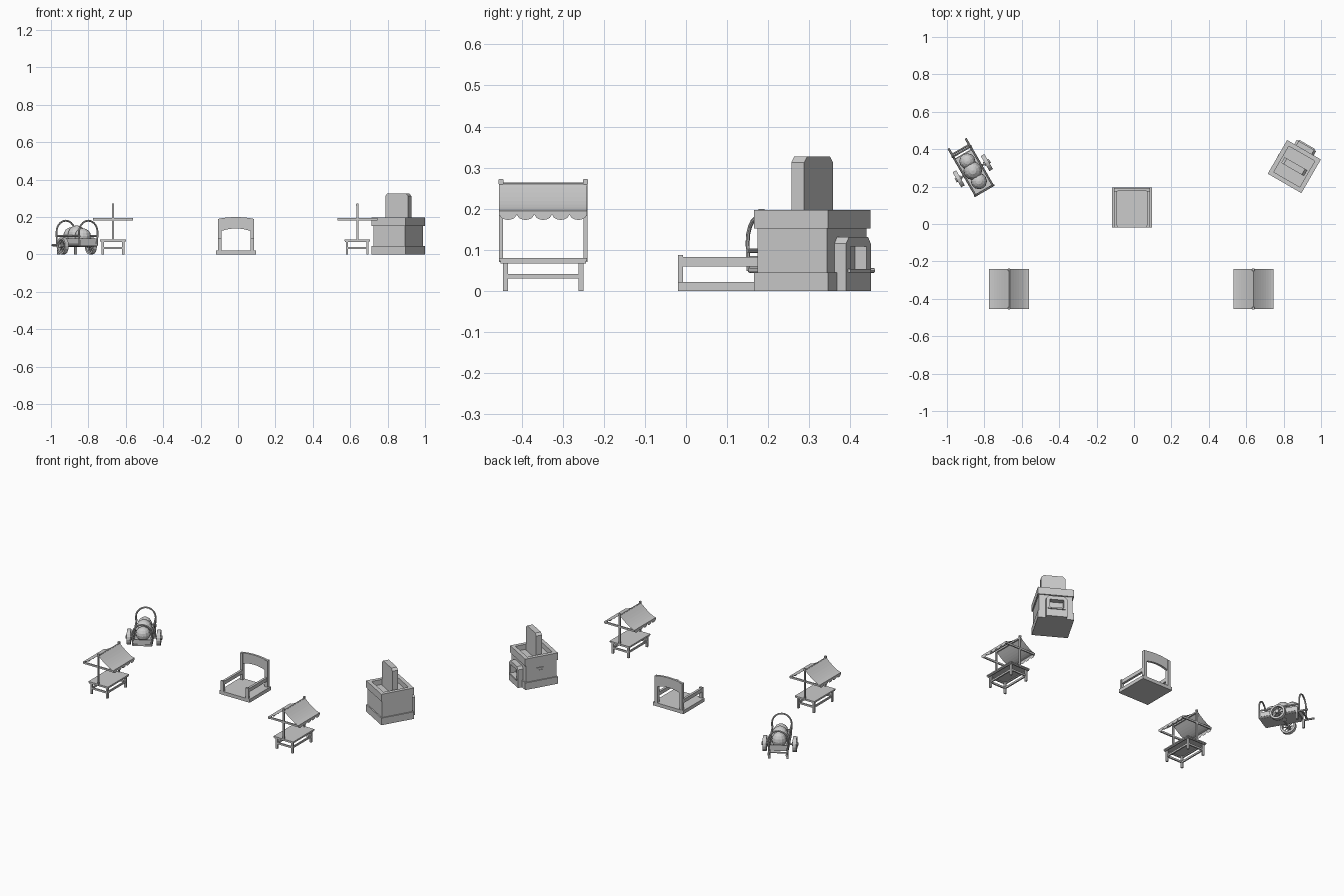
import bpy, bmesh, math
from mathutils import Matrix, Vector

if "Cube" in bpy.data.objects:
    bpy.data.objects.remove(bpy.data.objects["Cube"])

M = Matrix()  # placement of the prop being built


def finish(name, bm):
    bmesh.ops.recalc_face_normals(bm, faces=bm.faces)
    me = bpy.data.meshes.new(name)
    bm.to_mesh(me)
    bm.free()
    ob = bpy.data.objects.new(name, me)
    bpy.context.collection.objects.link(ob)
    ob.matrix_world = M
    return ob


def box(name, x0, x1, y0, y1, z0, z1):
    bm = bmesh.new()
    c = Vector(((x0 + x1) / 2, (y0 + y1) / 2, (z0 + z1) / 2))
    s = Matrix.Diagonal((x1 - x0, y1 - y0, z1 - z0, 1))
    bmesh.ops.create_cube(bm, size=1, matrix=Matrix.Translation(c) @ s)
    return finish(name, bm)


def prism(name, profile, y0, y1):
    """Extrude an x-z profile along y."""
    bm = bmesh.new()
    f = bm.faces.new([bm.verts.new((x, y0, z)) for x, z in profile])
    r = bmesh.ops.extrude_face_region(bm, geom=[f])
    bmesh.ops.translate(bm, vec=(0, y1 - y0, 0),
                        verts=[v for v in r["geom"] if isinstance(v, bmesh.types.BMVert)])
    return finish(name, bm)


def rod(name, pts, r, sides=8):
    """Round bar through points, one cylinder per segment."""
    bm = bmesh.new()
    for a, b in zip(pts, pts[1:]):
        a, b = Vector(a), Vector(b)
        q = (b - a).to_track_quat('Z', 'Y').to_matrix().to_4x4()
        bmesh.ops.create_cone(bm, cap_ends=True, segments=sides, radius1=r, radius2=r,
                              depth=(b - a).length + r * 0.4,
                              matrix=Matrix.Translation((a + b) / 2) @ q)
    return finish(name, bm)


def place(x, y, deg=0):
    global M
    M = Matrix.Translation((x, y, 0)) @ Matrix.Rotation(math.radians(deg), 4, 'Z')


def frame(name, hx, hy, w, z0, z1):
    """Four bars around a rectangle."""
    for s in (-1, 1):
        xs = sorted((s * hx, s * (hx - w)))
        ys = sorted((s * hy, s * (hy - w)))
        box(name + "_side", xs[0], xs[1], -hy, hy, z0, z1)
        box(name + "_end", -hx + w, hx - w, ys[0], ys[1], z0, z1)


def stall():
    H = 0.107
    # table
    box("table_top", -.069, .069, -H, H, .073, .08)
    frame("table_apron", .066, .104, .008, .067, .073)
    for sx in (-1, 1):
        box("long_stretcher", sx * .054 - .004, sx * .054 + .004, -.09, .09, .03, .041)
        for sy in (-1, 1):
            x, y = sx * .055, sy * .092
            box("table_leg", x - .006, x + .006, y - .006, y + .006, 0, .073)
    for s in (-1, 1):
        y = s * .103
        box("end_stretcher", -.05, .05, s * .092 - .004, s * .092 + .004, .03, .041)
        box("canopy_post", -.005, .005, y - .005, y + .005, .07, .272)
        box("post_cap", -.006, .006, y - .006, y + .006, .26, .271)
        box("cross_bar", -H, H, y - .004, y + .004, .183, .194)
        # scalloped valance
        bm = bmesh.new()
        n = 40
        row = []
        for i in range(n + 1):
            yy = -H + 2 * H * i / n
            z = .186 - .013 * math.sqrt(abs(math.sin(5 * math.pi * i / n)))
            row.append((bm.verts.new((s * H, yy, .195)), bm.verts.new((s * H, yy, z))))
        for a, b in zip(row, row[1:]):
            bm.faces.new((a[0], b[0], b[1], a[1]))
        finish("valance", bm)
    box("ridge_pole", -.004, .004, -H, H, .252, .261)
    # sagging cloth sheet
    bm = bmesh.new()
    rows = []
    for i in range(-8, 9):
        t = abs(i) / 8
        z = .195 + .069 * (1 - t) ** 1.5
        rows.append([bm.verts.new((H * i / 8, y, z)) for y in (-H, H)])
    for a, b in zip(rows, rows[1:]):
        bm.faces.new((a[0], b[0], b[1], a[1]))
    finish("canopy", bm)


for sx in (-.668, .638):
    place(sx, -.3475)
    stall()

# open platform with side rails and arched back
place(-.011, .0875)
box("platform", -.107, .107, -.107, .107, 0, .022)
for s in (-1, 1):
    a = sorted((s * .097, s * .077))
    b = sorted((s * .095, s * .08))
    box("front_post", *a, -.107, -.095, .022, .088)
    box("side_rail", *b, -.096, .09, .06, .083)
    box("back_post", *a, .086, .106, .022, .19)
arc = [i / 5 for i in range(-5, 6)]
prism("arched_back", [(.097 * t, .2 - .01 * t * t) for t in arc]
      + [(.085 * t, .139 - .016 * t * t) for t in reversed(arc)], .089, .103)

# stone oven
place(.857, .307, -30)
box("oven_base", -.104, .104, -.104, .104, 0, .045)
box("oven_body", -.097, .097, -.097, .097, .045, .165)
frame("oven_rim", .104, .104, .024, .152, .197)
L, c = .07, .014
prism("chimney_slab", [(-L, .165), (L, .165), (L, .327 - c), (L - c, .327), (-L + c, .327), (-L, .327 - c)],
      -.018, .018)
prism("hearth_surround", [(-.06, .04), (-.06, .115), (-.047, .131), (.047, .131), (.06, .115), (.06, .04),
                          (.04, .04), (.04, .108), (-.04, .108), (-.04, .04)], .09, .13)
box("hearth_base", -.06, .06, .1, .13, 0, .045)
box("hearth_shelf", -.05, .05, .096, .137, .045, .054)
box("vent_plate", -.102, -.096, -.02, .03, .085, .125)
box("vent_latch", -.105, -.101, -.006, .016, .098, .112)

# hand cart
place(-.862, .285, 30)
box("cart_bed", -.05, .05, -.125, .1, .046, .056)
for s in (-1, 1):
    x = s * .053
    rod("shaft_handle", [(x, -.12, .05), (x, .167, .05)], .006)
    rod("side_rail", [(x, -.126, .098), (x, .12, .098)], .005)
    box("side_board", x - .003, x + .003, -.12, .1, .056, .085)
    box("end_board", -.05, .05, s * .11 - .012, s * .11 - .006, .056, .085)
    box("prop_leg", x - .006, x + .006, .098, .11, 0, .05)
    # wheel: rim, spokes and hub
    bm = bmesh.new()
    n = 16
    rings = []
    for i in range(n):
        a = 2 * math.pi * i / n
        rings.append([bm.verts.new((s * .087 + dx, r * math.cos(a), .046 + r * math.sin(a)))
                      for dx, r in ((-.011, .034), (.011, .034), (.011, .046), (-.011, .046))])
    for i in range(n):
        a, b = rings[i], rings[(i + 1) % n]
        for k in range(4):
            bm.faces.new((a[k], a[(k + 1) % 4], b[(k + 1) % 4], b[k]))
    finish("wheel_rim", bm)
    for i in range(4):
        a = math.pi * i / 4
        d = Vector((0, math.cos(a), math.sin(a))) * .036
        o = Vector((s * .087, 0, .046))
        rod("wheel_spoke", [o - d, o + d], .0035, 6)
    rod("wheel_hub", [(s * .072, 0, .046), (s * .103, 0, .046)], .012, 10)
rod("axle", [(-.09, 0, .046), (.09, 0, .046)], .005)
rod("handle_bar", [(-.053, .13, .05), (.053, .13, .05)], .005)
# hoops at both ends
for y in (-.123, .118):
    pts = [(-.053, y, .05), (-.056, y, .09)]
    pts += [(-.057 * math.cos(math.pi * i / 10), y, .12 + .061 * math.sin(math.pi * i / 10)) for i in range(11)]
    pts += [(.056, y, .09), (.053, y, .05)]
    rod("cover_hoop", pts, .005)
# rounded sacks
for y, r, h in ((-.065, .043, .042), (0, .05, .058), (.058, .043, .048)):
    bm = bmesh.new()
    bmesh.ops.create_uvsphere(bm, u_segments=12, v_segments=8, radius=1,
                              matrix=Matrix.Translation((0, y, .098)) @ Matrix.Diagonal((r, r, h, 1)))
    finish("sack", bm)
